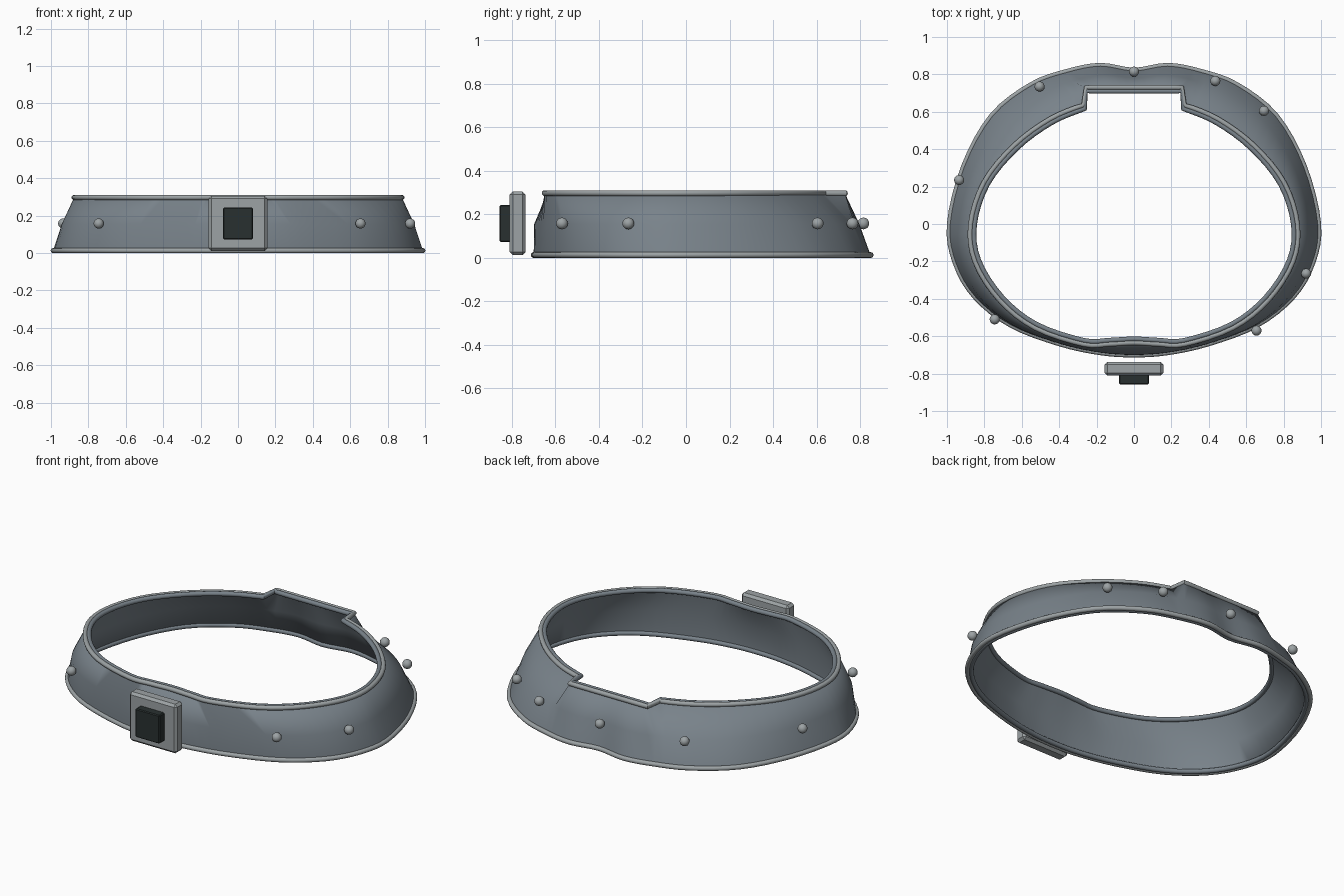
import bpy, bmesh, math
from mathutils import Vector

if "Cube" in bpy.data.objects:
    bpy.data.objects.remove(bpy.data.objects["Cube"])


def material(name, rgb):
    m = bpy.data.materials.new(name)
    m.diffuse_color = (*rgb, 1)
    m.use_nodes = True
    m.node_tree.nodes["Principled BSDF"].inputs["Base Color"].default_value = m.diffuse_color
    return m


BAND = material("slate band", (0.19, 0.225, 0.255))
STEEL = material("light steel", (0.335, 0.365, 0.375))
BLACK = material("dark gem", (0.022, 0.03, 0.03))


def finish(obj, mat, smooth=40):
    obj.data.materials.clear()
    obj.data.materials.append(mat)
    bpy.ops.object.select_all(action='DESELECT')
    obj.select_set(True)
    bpy.context.view_layer.objects.active = obj
    if smooth:
        bpy.ops.object.shade_smooth_by_angle(angle=math.radians(smooth))


# Half outline from back centre to front centre: lower x, y, upper x, y
HALF = [
    (0, .822, 0, .68), (.18, .848, .14, .665), (.36, .815, .27, .635),
    (.55, .745, .45, .56), (.76, .58, .64, .42), (.91, .31, .80, .225),
    (.987, 0, .873, 0), (.955, -.21, .85, -.2), (.85, -.39, .72, -.405),
    (.66, -.54, .53, -.555), (.40, -.64, .27, -.643), (.18, -.688, .13, -.642),
    (0, -.70, 0, -.635)]
LOOP = [Vector(p) for p in HALF]
LOOP += [Vector((-p[0], p[1], -p[2], p[3])) for p in HALF[-2:0:-1]]
STEPS = 4
Z_LOW, Z_MID, Z_TOP = 0.013, 0.155, 0.297
NOTCH_Y = 0.73
WALL = 0.02


def spline(a, b, c, d, t):
    return 0.5 * (2*b + (c - a)*t + (2*a - 5*b + 4*c - d)*t*t
                  + (3*b - a - 3*c + d)*t**3)


# Columns of outer low, mid, top and inner top, mid, low points;
# the raised back tab gets doubled columns at its two corners
columns = []
n = len(LOOP)


def add_column(low, mid, top, inward, tab):
    shift = Vector((0, -WALL, 0)) if tab else inward
    columns.append((low, mid, top, top + shift, mid + inward, low + inward))


for i in range(n):
    for s in range(STEPS):
        ctrl = (LOOP[i-1], LOOP[i], LOOP[(i+1) % n], LOOP[(i+2) % n])
        v = spline(*ctrl, s / STEPS)
        d = spline(*ctrl, s / STEPS + .02) - v
        bx, by, tx, ty = v
        inward = Vector((d[3], -d[2], 0)).normalized() * WALL
        w = max(.03, .45 + .62*by) if by < 0 else .45 - .2*by
        low = Vector((bx, by, Z_LOW))
        mid = Vector((bx + (tx - bx)*w, by + (ty - by)*w, Z_MID))
        top = Vector((tx, ty, Z_TOP))
        tab = Vector((tx*.95, NOTCH_Y, Z_TOP))
        if s == 0 and i == 2:
            add_column(low, mid, tab, inward, True)
            add_column(low, mid, top, inward, False)
        elif s == 0 and i == n - 2:
            add_column(low, mid, top, inward, False)
            add_column(low, mid, tab, inward, True)
        else:
            on_tab = i < 2 or i >= n - 2
            add_column(low, mid, tab if on_tab else top, inward, on_tab)

# Flared band with a closed wall thickness
bm = bmesh.new()
grid = [[bm.verts.new(p) for p in col] for col in columns]
for i, a in enumerate(grid):
    b = grid[(i + 1) % len(grid)]
    for k in range(6):
        m = (k + 1) % 6
        bm.faces.new((a[k], a[m], b[m], b[k]))
bmesh.ops.remove_doubles(bm, verts=bm.verts, dist=1e-5)
mesh = bpy.data.meshes.new("band")
bm.to_mesh(mesh)
bm.free()
band = bpy.data.objects.new("band", mesh)
bpy.context.collection.objects.link(band)
finish(band, BAND, 75)


# Round piping along the upper and lower edges
def piping(name, points, mat):
    pts = [p for i, p in enumerate(points) if (p - points[i-1]).length > 1e-4]
    cu = bpy.data.curves.new(name, 'CURVE')
    cu.dimensions = '3D'
    cu.bevel_depth = 0.0135
    cu.bevel_resolution = 4
    sp = cu.splines.new('POLY')
    sp.points.add(len(pts) - 1)
    for q, p in zip(sp.points, pts):
        q.co = (*p, 1)
    sp.use_cyclic_u = True
    obj = bpy.data.objects.new(name, cu)
    bpy.context.collection.objects.link(obj)
    bpy.ops.object.select_all(action='DESELECT')
    obj.select_set(True)
    bpy.context.view_layer.objects.active = obj
    bpy.ops.object.convert(target='MESH')
    finish(bpy.context.object, mat)


piping("lower_piping", [c[0] for c in columns], STEEL)
piping("upper_piping", [c[2] for c in columns], STEEL)
piping("upper_lining", [c[3] for c in columns], BAND)
piping("lower_lining", [c[5] for c in columns], BAND)

# Round studs
STUDS = [(-.505, .735), (0, .815), (.435, .765), (.695, .605),
         (-.935, .235), (.92, -.265), (-.745, -.51), (.655, -.57)]
for x, y in STUDS:
    bpy.ops.mesh.primitive_uv_sphere_add(segments=16, ring_count=10, radius=0.027,
                                         location=(x, y, 0.158))
    bpy.context.object.name = "stud"
    finish(bpy.context.object, STEEL)


# Buckle plate and its dark centre block
def block(name, lo, hi, mat, bevel):
    lo, hi = Vector(lo), Vector(hi)
    bpy.ops.mesh.primitive_cube_add(size=1, location=(lo + hi) / 2)
    obj = bpy.context.object
    obj.name = name
    obj.scale = hi - lo
    bpy.ops.object.transform_apply(location=False, rotation=False, scale=True)
    mod = obj.modifiers.new("bevel", 'BEVEL')
    mod.width = bevel
    mod.segments = 1
    finish(obj, mat, smooth=0)


block("buckle_plate", (-.157, -.81, .012), (.157, -.738, .305), STEEL, 0.014)
block("buckle_centre", (-.08, -.857, .073), (.08, -.80, .243), BLACK, 0.005)
